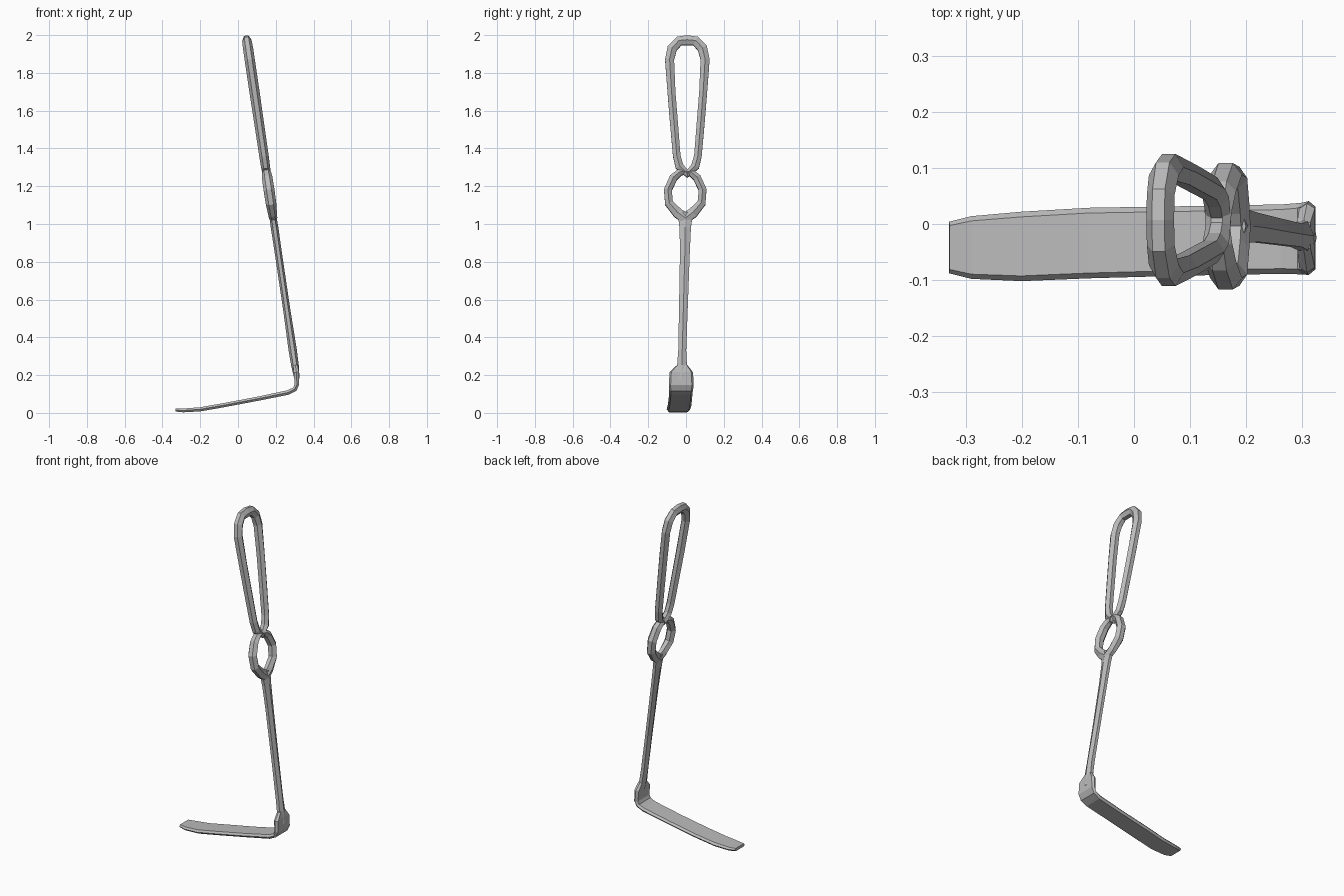
import bpy
import bmesh
from mathutils import Vector

cube = bpy.data.objects.get("Cube")
if cube:
    bpy.data.objects.remove(cube)

steel = bpy.data.materials.new("brushed_steel")
steel.use_nodes = True
GREY = (0.5, 0.5, 0.5, 1)
steel.diffuse_color = GREY
steel.node_tree.nodes["Principled BSDF"].inputs["Base Color"].default_value = GREY

# Handle plane: leans back toward -x as it rises
HANDLE_NORMAL = Vector((0.99, 0, 0.155)).normalized()


def on_handle(y, z):
    return Vector((0.179 - (z - 1.08) * 0.148, y, z))


def sweep(name, stations, normal, closed=False, flat=0.45):
    """Hexagonal bar; each station is (centre, half size along normal, half size across)."""
    bm = bmesh.new()
    count = len(stations)
    section = [(1, 0), (flat, 1), (-flat, 1), (-1, 0), (-flat, -1), (flat, -1)]
    rings = []
    for i, (centre, deep, wide) in enumerate(stations):
        if closed:
            before, after = stations[i - 1][0], stations[(i + 1) % count][0]
        else:
            before, after = stations[max(i - 1, 0)][0], stations[min(i + 1, count - 1)][0]
        across = (after - before).cross(normal).normalized()
        rings.append([bm.verts.new(centre + normal * deep * a + across * wide * b)
                      for a, b in section])
    for i in range(count if closed else count - 1):
        r, s = rings[i], rings[(i + 1) % count]
        for k in range(6):
            m = (k + 1) % 6
            bm.faces.new((r[k], r[m], s[m], s[k]))
    if not closed:
        bm.faces.new(rings[0])
        bm.faces.new(rings[-1])
    bmesh.ops.recalc_face_normals(bm, faces=bm.faces)
    mesh = bpy.data.meshes.new(name)
    bm.to_mesh(mesh)
    bm.free()
    mesh.materials.append(steel)
    obj = bpy.data.objects.new(name, mesh)
    bpy.context.collection.objects.link(obj)
    return obj


def mirrored_loop(name, half, shift):
    """Closed bar from its +y half, whose first and last stations lie on the middle."""
    full = half + [(-y, z, d, w) for y, z, d, w in reversed(half[1:-1])]
    sweep(name, [(on_handle(y + shift, z), d, w) for y, z, d, w in full],
          HANDLE_NORMAL, closed=True)


# Long open grip
mirrored_loop("grip_loop", [
    (0, 1.265, 0.022, 0.020),
    (0.042, 1.305, 0.024, 0.022),
    (0.056, 1.36, 0.025, 0.020),
    (0.072, 1.55, 0.026, 0.021),
    (0.084, 1.70, 0.027, 0.021),
    (0.094, 1.87, 0.027, 0.024),
    (0.080, 1.93, 0.027, 0.026),
    (0.044, 1.968, 0.025, 0.025),
    (0, 1.972, 0.025, 0.026),
], 0.007)

# Finger ring
mirrored_loop("finger_ring", [
    (0, 1.03, 0.022, 0.034),
    (0.040, 1.058, 0.024, 0.027),
    (0.086, 1.11, 0.028, 0.022),
    (0.092, 1.18, 0.029, 0.021),
    (0.062, 1.245, 0.028, 0.021),
    (0.030, 1.272, 0.025, 0.018),
    (0, 1.278, 0.022, 0.014),
], -0.004)

# Slim shaft, flaring at the heel
sweep("shaft", [(on_handle(y, z), d, w) for y, z, d, w in [
    (-0.004, 1.06, 0.018, 0.040),
    (-0.004, 0.98, 0.020, 0.030),
    (-0.006, 0.85, 0.019, 0.026),
    (-0.014, 0.55, 0.019, 0.023),
    (-0.020, 0.33, 0.022, 0.021),
    (-0.021, 0.25, 0.020, 0.026),
    (-0.024, 0.18, 0.014, 0.045),
]], HANDLE_NORMAL)

# Bent flat blade
sweep("blade", [(Vector((x, y, z)), d, w) for x, y, z, d, w in [
    (0.303, -0.020, 0.255, 0.026, 0.012),
    (0.309, -0.025, 0.215, 0.062, 0.014),
    (0.312, -0.025, 0.150, 0.066, 0.012),
    (0.300, -0.026, 0.125, 0.064, 0.012),
    (0.265, -0.027, 0.108, 0.062, 0.012),
    (0.100, -0.030, 0.074, 0.062, 0.011),
    (-0.080, -0.034, 0.040, 0.063, 0.011),
    (-0.200, -0.040, 0.019, 0.062, 0.011),
    (-0.290, -0.042, 0.013, 0.056, 0.010),
    (-0.330, -0.042, 0.015, 0.046, 0.008),
]], Vector((0, 1, 0)), flat=0.85)
